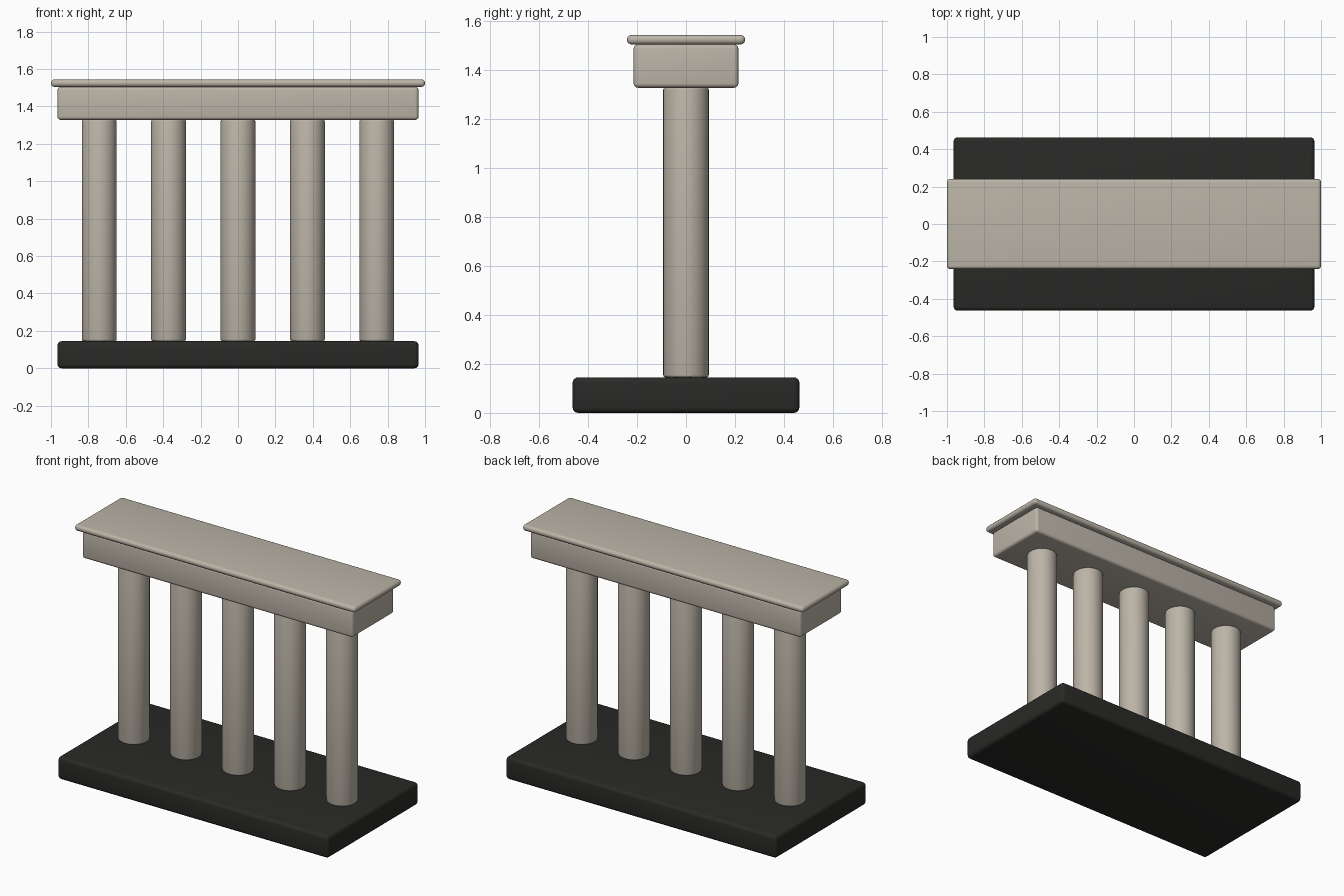
import bpy

if "Cube" in bpy.data.objects:
    bpy.data.objects.remove(bpy.data.objects["Cube"])


def material(name, rgb):
    mat = bpy.data.materials.new(name)
    mat.diffuse_color = (*rgb, 1)
    mat.use_nodes = True
    mat.node_tree.nodes["Principled BSDF"].inputs["Base Color"].default_value = mat.diffuse_color
    return mat


STONE = material("warm_stone", (0.50, 0.46, 0.39))
DARK = material("dark_slab", (0.022, 0.022, 0.020))


def finish(name, mat, bevel, segments):
    """Name, colour, round the edges and smooth the active object."""
    ob = bpy.context.object
    ob.name = ob.data.name = name
    ob.data.materials.append(mat)
    bpy.ops.object.transform_apply(location=False, rotation=False, scale=True)
    mod = ob.modifiers.new("rounded_edges", 'BEVEL')
    mod.width = bevel
    mod.segments = segments
    mod.limit_method = 'ANGLE'
    mod.angle_limit = 0.9
    bpy.ops.object.modifier_apply(modifier=mod.name)
    bpy.ops.object.shade_smooth_by_angle()
    return ob


def slab(name, half_x, half_y, z0, z1, mat, bevel, segments=4):
    bpy.ops.mesh.primitive_cube_add(size=1, location=(0, 0, (z0 + z1) / 2))
    bpy.context.object.scale = (2 * half_x, 2 * half_y, z1 - z0)
    return finish(name, mat, bevel, segments)


# Dark base plinth
slab("base", 0.965, 0.463, 0, 0.145, DARK, 0.022)

# Row of five round columns
for i in range(5):
    z0, z1 = 0.145, 1.33
    bpy.ops.mesh.primitive_cylinder_add(
        vertices=48, radius=0.093, depth=z1 - z0,
        location=((i - 2) * 0.371, 0, (z0 + z1) / 2))
    finish(f"column_{i + 1}", STONE, 0.010, 3)

# Beam across the columns
slab("beam", 0.965, 0.214, 1.328, 1.505, STONE, 0.018)

# Thin overhanging cap with a rounded rim
slab("cap", 1.0, 0.241, 1.505, 1.544, STONE, 0.0185, 5)
